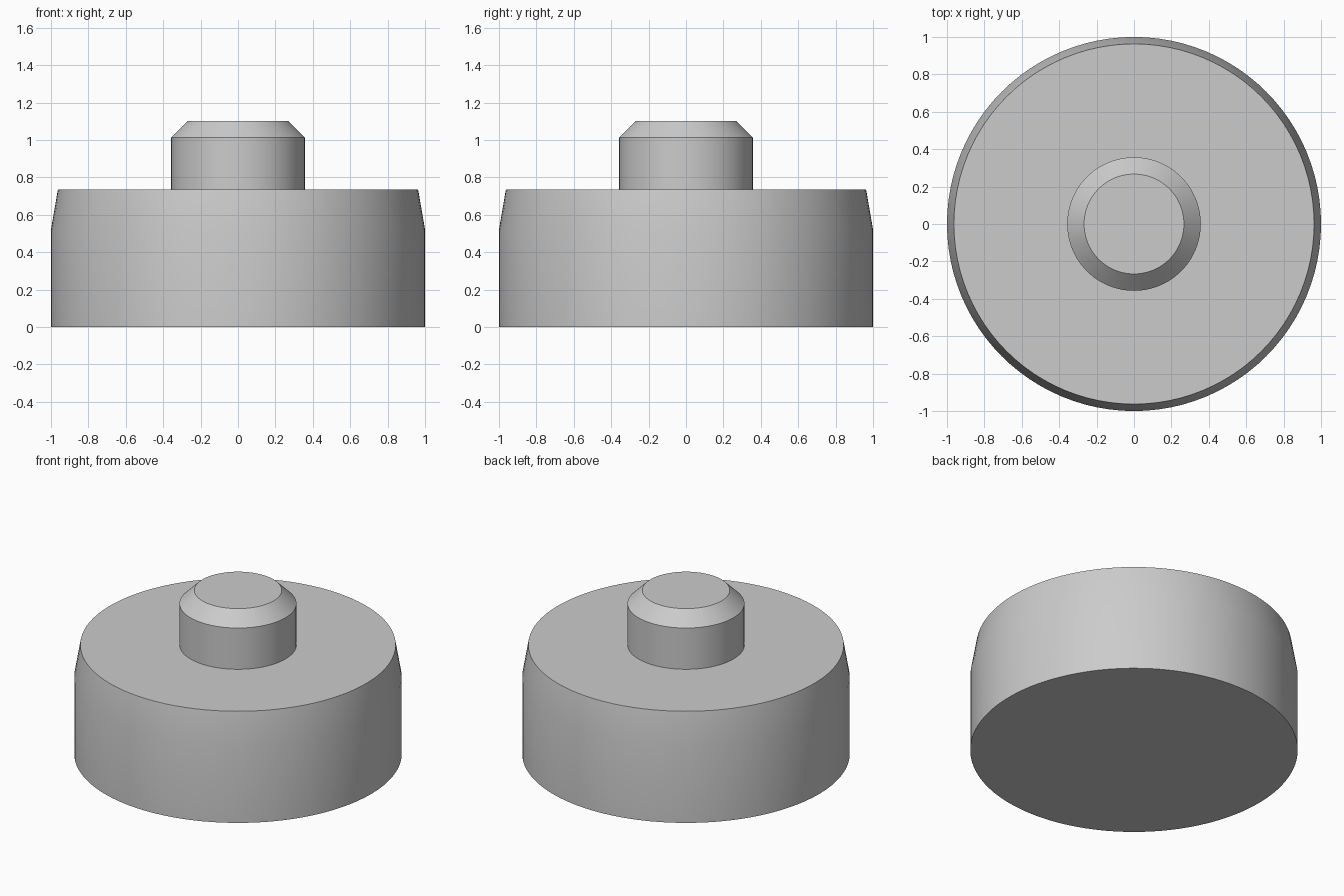
import bpy
import bmesh
from math import cos, sin, tau, radians

SIDES = 96

cube = bpy.data.objects.get("Cube")
if cube:
    bpy.data.objects.remove(cube, do_unlink=True)

# Single plain grey
grey = bpy.data.materials.new("plain_grey")
grey.use_nodes = True
colour = (0.6, 0.6, 0.6, 1)
grey.diffuse_color = colour
grey.node_tree.nodes["Principled BSDF"].inputs["Base Color"].default_value = colour


def turned_part(name, profile):
    """Closed round solid from (radius, height) points, bottom to top."""
    bm = bmesh.new()
    rings = [[bm.verts.new((r * cos(tau * i / SIDES), r * sin(tau * i / SIDES), z))
              for i in range(SIDES)] for r, z in profile]
    for low, high in zip(rings, rings[1:]):
        for i in range(SIDES):
            j = (i + 1) % SIDES
            bm.faces.new((low[i], low[j], high[j], high[i]))
    bm.faces.new(rings[0][::-1])
    bm.faces.new(rings[-1])
    mesh = bpy.data.meshes.new(name)
    bm.to_mesh(mesh)
    bm.free()
    mesh.materials.append(grey)
    part = bpy.data.objects.new(name, mesh)
    bpy.context.collection.objects.link(part)
    bpy.ops.object.select_all(action='DESELECT')
    part.select_set(True)
    bpy.context.view_layer.objects.active = part
    bpy.ops.object.shade_smooth_by_angle(angle=radians(30))
    return part


# Wide body with a slight taper near the top
turned_part("base", [(1, 0), (1, 0.52), (0.963, 0.735)])

# Chamfered stud, sunk a little into the body
turned_part("stud", [(0.357, 0.7), (0.357, 1.013), (0.267, 1.102)])
